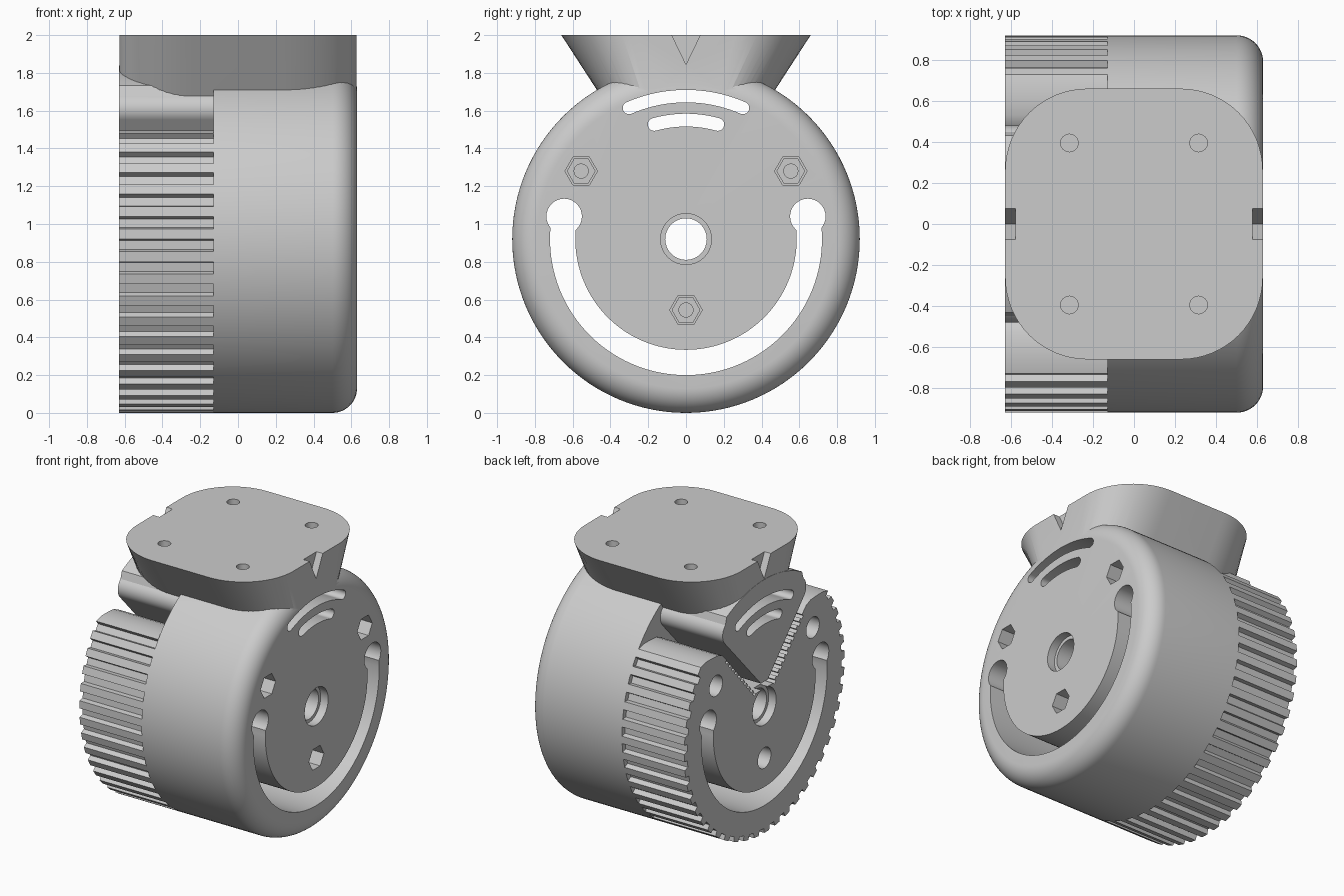
import bpy, bmesh
from math import sin, cos, radians, pi
from mathutils import Vector

if "Cube" in bpy.data.objects:
    bpy.data.objects.remove(bpy.data.objects["Cube"])

AXIS_Z, R, SIDE = 0.92, 0.92, 0.63   # wheel axis height, radius, half width
SPLIT = -0.13                        # plane between housing and ribbed wheel

grey = bpy.data.materials.new("plain_grey")
grey.use_nodes = True
colour = (0.6, 0.6, 0.6, 1)
grey.diffuse_color = colour
grey.node_tree.nodes["Principled BSDF"].inputs["Base Color"].default_value = colour


def finish(bm, name):
    bmesh.ops.recalc_face_normals(bm, faces=bm.faces)
    mesh = bpy.data.meshes.new(name)
    bm.to_mesh(mesh)
    bm.free()
    mesh.materials.append(grey)
    obj = bpy.data.objects.new(name, mesh)
    bpy.context.collection.objects.link(obj)
    return obj


def loft(name, rings):
    """Skin a list of equal rings and cap both ends."""
    bm = bmesh.new()
    loops = [[bm.verts.new(p) for p in ring] for ring in rings]
    n = len(loops[0])
    for a, b in zip(loops, loops[1:]):
        for i in range(n):
            j = (i + 1) % n
            bm.faces.new((a[i], a[j], b[j], b[i]))
    bm.faces.new(loops[0])
    bm.faces.new(loops[-1])
    return finish(bm, name)


def prism(name, outline, x0, x1):
    """Extrude a (y, height above axis) outline along x."""
    return loft(name, [[(x, y, h + AXIS_Z) for y, h in outline] for x in (x0, x1)])


def arc(r, a0, a1, n, y=0, h=0):
    """Points by angle in degrees, measured from straight up towards +y."""
    angles = [radians(a0 + (a1 - a0) * i / n) for i in range(n + 1)]
    return [(y + r * sin(a), h + r * cos(a)) for a in angles]


def circle(r, n=32, y=0, h=0, start=0):
    return arc(r, start, start + 360, n, y, h)[:-1]


def slot(r, half, a0, a1, n):
    """Curved slot with round ends."""
    (y0, h0), (y1, h1) = arc(r, a0, a1, 1)
    return (arc(r + half, a0, a1, n) + arc(half, a1, a1 + 180, 10, y1, h1)[1:-1]
            + arc(r - half, a1, a0, n) + arc(half, a0 + 180, a0 + 360, 10, y0, h0)[1:-1])


def boolean(target, other, operation):
    mod = target.modifiers.new(operation, "BOOLEAN")
    mod.operation, mod.object, mod.solver = operation, other, "EXACT"
    bpy.context.view_layer.objects.active = target
    bpy.ops.object.modifier_apply(modifier=mod.name)


def combine(target, others, operation):
    for o in others:
        boolean(target, o, operation)


def discard(objs):
    for o in objs:
        bpy.data.objects.remove(o)


def mirrored(half):
    return half + [(-y, h) for y, h in reversed(half)]


# Housing drum with a rounded outer rim
FILLET = 0.13
steps = [(SPLIT, R)] + [(SIDE - FILLET + FILLET * sin(a), R - FILLET + FILLET * cos(a))
                        for a in (pi / 2 * i / 12 for i in range(13))]
body = loft("housing", [[(x, y, h + AXIS_Z) for y, h in circle(r, 128)] for x, r in steps])

# Fixed sector between the ends of the ribbed wheel
half_sector = arc(R, 0.5, 28, 12) + arc(0.09, 40, 130, 8, 0.39, 0.69) + [(0.04, 0.18)]
sector = prism("sector", mirrored(half_sector), -SIDE, SPLIT + 0.05)

# Flared mounting plate, tapering only across y
CORNER, HX, HY = 0.4, SIDE - 0.002, 0.66
outline = []
for sx, sy, start in ((1, 1, 0), (1, -1, 90), (-1, -1, 180), (-1, 1, 270)):
    outline += arc(CORNER, start, start + 90, 16, sx * (HX - CORNER), sy * (HY - CORNER))
plate = loft("mounting_plate", [[(x, y * s, z) for x, y in outline]
                                for z, s in ((1.45, 0.46), (2.0, 1.0))])
combine(body, [sector, plate], "UNION")
discard([sector, plate])

# Ribbed wheel with a V opening at the top
RIBS, DEPTH = 48, 0.035
first, pitch = 52, 360 / 48
profile = []
count = int((360 - 2 * first) / pitch)
first = (360 - count * pitch) / 2
for i in range(count):
    a = first + i * pitch
    for da, r in ((0, R), (0.45, R), (0.52, R - DEPTH), (0.93, R - DEPTH)):
        profile += arc(r, a + da * pitch, 0, 1)[:1]
profile += arc(R, 360 - first, 0, 1)[:1]
top, low = Vector((0.45, 0.52)), Vector((0.10, 0.13))
wall = [(0.67, 0.575), (0.60, 0.575), (0.53, 0.57), (0.48, 0.55)]
side = (low - top).normalized()
into = Vector((-side.y, side.x)) * 0.02
NOTCHES = 10
for i in range(NOTCHES):
    a, b = top.lerp(low, i / NOTCHES), top.lerp(low, (i + 0.5) / NOTCHES)
    wall += [tuple(a), tuple(b), tuple(b + into), tuple(top.lerp(low, (i + 1) / NOTCHES) + into)]
wall += [tuple(low)]
profile += [(-y, h) for y, h in wall] + list(reversed(wall))
wheel = prism("ribbed_wheel", profile, -SIDE, SPLIT + 0.001)

# Through openings: axle bore, long keyhole slot, two short arc slots
through = [
    prism("bore", circle(0.11), -1, 1),
    prism("long_slot", slot(0.653, 0.067, 86, 274, 64), -1, 1),
    prism("outer_arc_slot", slot(0.757, 0.033, -23.5, 23.5, 20), -1, 1),
    prism("inner_arc_slot", slot(0.63, 0.034, -15.5, 15.5, 16), -1, 1),
]
through += [prism("keyhole", circle(0.094, y=s * 0.645, h=0.12), -1, 1) for s in (1, -1)]
combine(body, through, "DIFFERENCE")
combine(wheel, [through[0], through[1], through[4], through[5]], "DIFFERENCE")
discard(through)

# Bore counterbores, fastener pockets
bolts = [(0.555, 0.36), (-0.555, 0.36), (0, -0.375)]
FLOOR = 0.35
right_cuts = [prism("counterbore", circle(0.135), 0.57, 1)]
left_cuts = [prism("counterbore", circle(0.135), -1, -0.57)]
for y, h in bolts:
    right_cuts.append(prism("hex_pocket", circle(0.086, 6, y, h, 30), FLOOR, 1))
    left_cuts.append(prism("round_pocket", circle(0.075, 32, y, h), -1, -0.45))

# Plate screw holes and edge notches
for sx in (1, -1):
    right_cuts.append(prism("notch", [(-0.08, 1.09), (0.08, 1.09), (0, 0.925)],
                            sx * 0.578, sx * 0.7))
    for sy in (1, -1):
        ring = circle(0.043, 32, sx * 0.315, sy * 0.395)
        right_cuts.append(loft("screw_hole", [[(x, y, z) for x, y in ring] for z in (1.88, 2.1)]))
combine(body, right_cuts, "DIFFERENCE")
combine(wheel, left_cuts, "DIFFERENCE")
discard(right_cuts + left_cuts)

# Nuts and bolt ends seated in the hex pockets
parts = [body, wheel]
for i, (y, h) in enumerate(bolts):
    parts.append(prism(f"nut_{i + 1}", circle(0.076, 6, y, h, 30), FLOOR - 0.01, FLOOR + 0.06))
    parts.append(prism(f"bolt_end_{i + 1}", circle(0.04, 24, y, h), FLOOR - 0.01, FLOOR + 0.09))

# Smooth curved surfaces, keep edges crisp
for obj in parts:
    bpy.ops.object.select_all(action="DESELECT")
    obj.select_set(True)
    bpy.context.view_layer.objects.active = obj
    bpy.ops.object.shade_smooth_by_angle(angle=radians(25))
